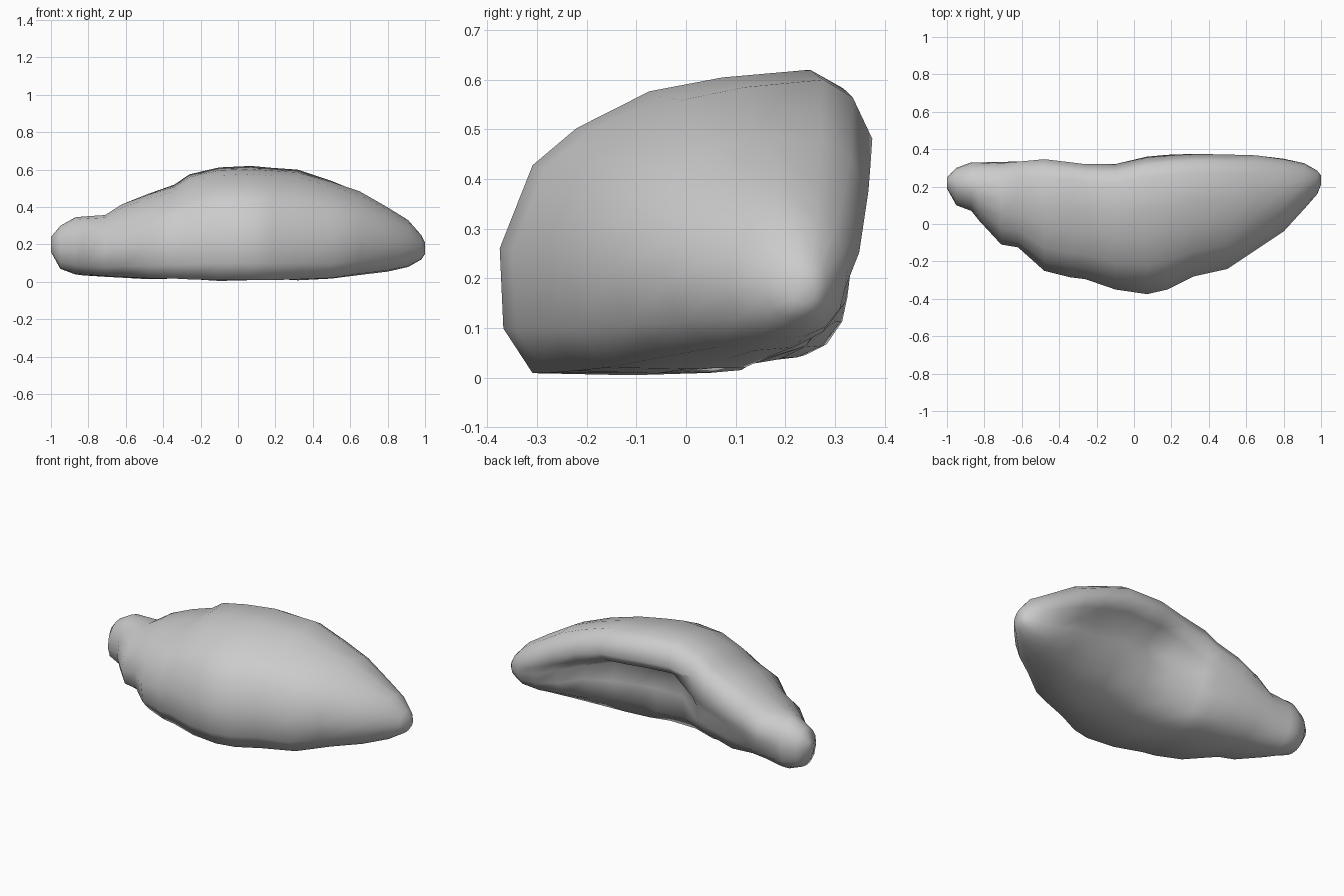
import bpy, bmesh, random

random.seed(4)

# Stations along the body: x, front y, back y, bottom z, top z, hollowness of the back
STATIONS = [
    (-1.00, 0.19, 0.25, 0.16, 0.24, 0.0), (-0.95, 0.10, 0.30, 0.07, 0.30, 0.0),
    (-0.87, 0.07, 0.33, 0.04, 0.345, 0.0), (-0.83, 0.02, 0.33, 0.035, 0.35, 0.1),
    (-0.71, -0.11, 0.335, 0.025, 0.36, 0.3), (-0.62, -0.125, 0.34, 0.02, 0.42, 0.5),
    (-0.48, -0.25, 0.35, 0.012, 0.475, 0.8), (-0.34, -0.285, 0.33, 0.01, 0.52, 1.0),
    (-0.26, -0.295, 0.32, 0.005, 0.575, 1.0), (-0.10, -0.35, 0.32, 0.0, 0.612, 1.0),
    (0.07, -0.375, 0.36, 0.0, 0.62, 1.0), (0.18, -0.35, 0.37, 0.0, 0.61, 1.0),
    (0.32, -0.28, 0.375, 0.005, 0.60, 1.0), (0.50, -0.24, 0.375, 0.012, 0.545, 0.8),
    (0.65, -0.14, 0.375, 0.035, 0.49, 0.5), (0.80, -0.04, 0.355, 0.055, 0.40, 0.2),
    (0.91, 0.08, 0.325, 0.08, 0.33, 0.0), (0.98, 0.16, 0.285, 0.12, 0.25, 0.0),
    (1.00, 0.21, 0.26, 0.15, 0.21, 0.0),
]
# Cross-sections (depth, height) in 0..1: rounded tip and notch-backed middle
TIP = [(.30, .02), (.10, .16), (0, .42), (.05, .66), (.18, .84), (.36, .96), (.56, 1), (.75, .95),
       (.89, .84), (.97, .70), (1, .54), (.98, .40), (.94, .24), (.82, .09), (.66, .02), (.48, 0)]
MIDDLE = [(.09, .015), (.01, .16), (0, .42), (.09, .69), (.21, .81), (.41, .93), (.61, .975), (.85, 1),
          (.94, .94), (1, .80), (.92, .70), (.77, .60), (.80, .42), (.72, .17), (.60, .01), (.35, 0)]


def build_body():
    bm = bmesh.new()
    rings = []
    for x, yf, yb, zb, zt, hollow in STATIONS:
        ring = []
        for i, ((a, b), (c, d)) in enumerate(zip(TIP, MIDDLE)):
            # The left arm is filled out and only slightly hollow at the back
            h = hollow * (0.3 if x < -0.2 and i > 9 else 1)
            u, v = a + (c - a) * h, b + (d - b) * h
            # Uneven underside and notch
            if i > 10 and hollow > 0.2:
                u += random.uniform(-.03, .03)
                v += random.uniform(0, .03)
            ring.append(bm.verts.new((x, yf + (yb - yf) * u, zb + (zt - zb) * v)))
        rings.append(ring)
    n = len(TIP)
    for r, s in zip(rings, rings[1:]):
        for i in range(n):
            j = (i + 1) % n
            bm.faces.new((r[i], r[j], s[j], s[i]))
    # Closed tips
    bm.faces.new(rings[0])
    bm.faces.new(rings[-1])
    bmesh.ops.recalc_face_normals(bm, faces=bm.faces)
    mesh = bpy.data.meshes.new("curved_body")
    bm.to_mesh(mesh)
    bm.free()
    obj = bpy.data.objects.new("curved_body", mesh)
    bpy.context.collection.objects.link(obj)
    return obj


# Crescent-shaped body, smooth shaded
body = build_body()
bpy.context.view_layer.objects.active = body
body.select_set(True)
bpy.ops.object.shade_smooth()
